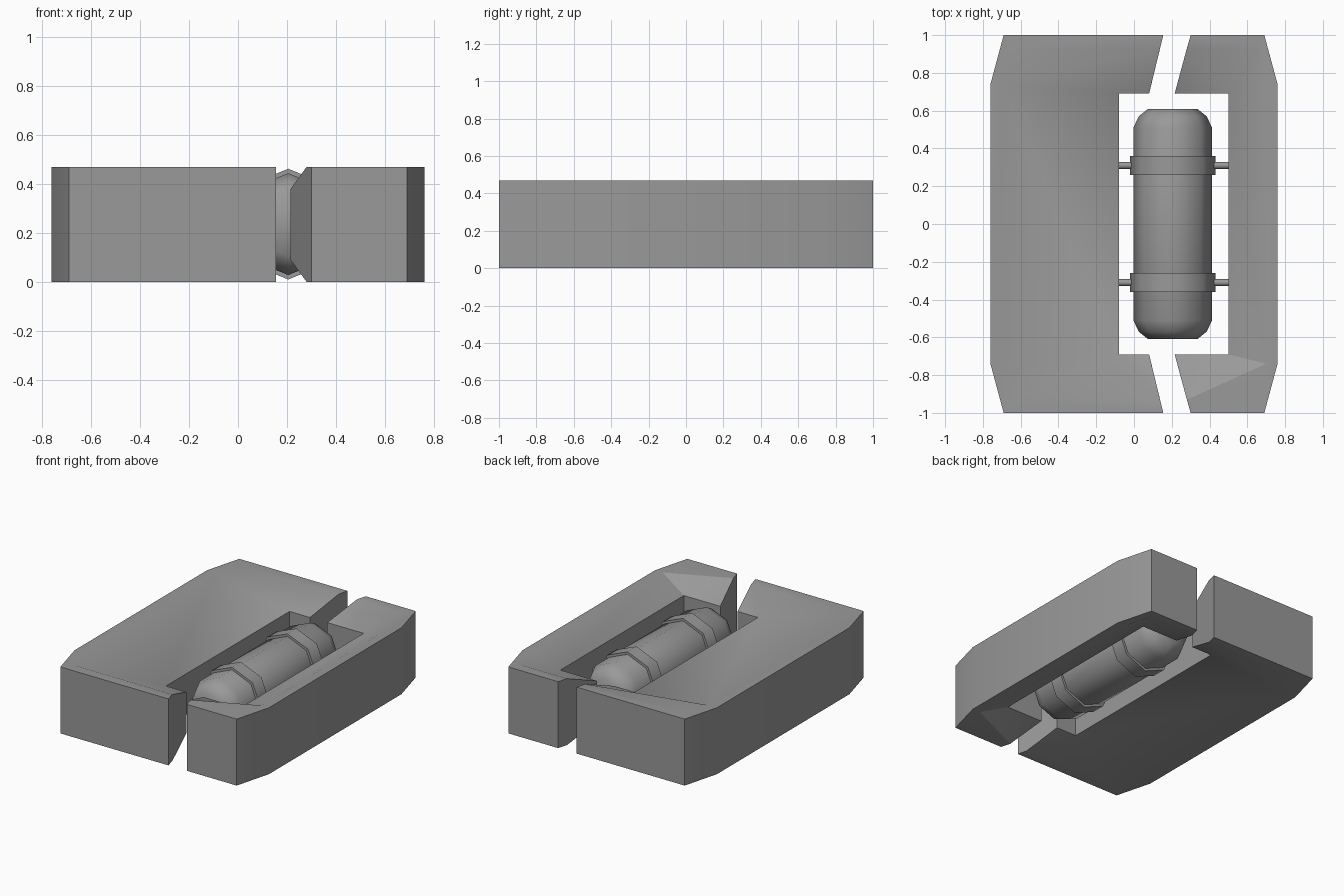
import bpy, bmesh, math

cube = bpy.data.objects.get("Cube")
if cube:
    bpy.data.objects.remove(cube)

HIGH, MID, DIP = 0.47, 0.236, 0.09
AXIS = 0.205

grey = bpy.data.materials.new("mid_grey")
grey.use_nodes = True
grey.diffuse_color = (0.32, 0.32, 0.32, 1)
grey.node_tree.nodes["Principled BSDF"].inputs["Base Color"].default_value = grey.diffuse_color


def finish(bm, name, angle):
    bmesh.ops.recalc_face_normals(bm, faces=bm.faces)
    mesh = bpy.data.meshes.new(name)
    bm.to_mesh(mesh)
    bm.free()
    mesh.materials.append(grey)
    obj = bpy.data.objects.new(name, mesh)
    bpy.context.collection.objects.link(obj)
    bpy.ops.object.select_all(action='DESELECT')
    obj.select_set(True)
    bpy.context.view_layer.objects.active = obj
    bpy.ops.object.shade_smooth_by_angle(angle=math.radians(angle))
    return obj


def block(name, side, corner_x, side_x, gap_x, lip_x, gap_in, pocket_x):
    """Half housing: flat outer rim, faces dished towards the pocket, above and below."""
    bm = bmesh.new()
    rim = 0.06 * side

    def ring(sign, bottom):
        top, low = (0, DIP) if bottom else (HIGH, HIGH - DIP)
        pts = dict(gap=(gap_x, 1, top), corner=(corner_x, 1, top), side=(side_x, 0.74, top),
                   lip=(lip_x, 0.93, top), in_corner=(corner_x - rim * 0.7, 0.93, top),
                   in_side=(side_x - rim, 0.74, top),
                   mouth=(gap_in, 0.69, low), pocket=(pocket_x, 0.69, low))
        return {k: bm.verts.new((x, y * sign, z)) for k, (x, y, z) in pts.items()}

    # "a" is the end with the flat corner facet
    layers = [(ring(-side, b), ring(side, b)) for b in (False, True)]

    def face(*verts):
        bm.faces.new(verts)

    for a, b in layers:
        for e in (a, b):
            face(e["gap"], e["corner"], e["in_corner"], e["lip"])
            face(e["corner"], e["side"], e["in_side"], e["in_corner"])
        face(a["side"], b["side"], b["in_side"], a["in_side"])
        face(a["in_side"], b["in_side"], b["pocket"], a["pocket"])
        face(a["lip"], a["in_corner"], a["in_side"])
        face(a["lip"], a["in_side"], a["pocket"])
        face(a["lip"], a["pocket"], a["mouth"])
        face(b["lip"], b["in_corner"], b["pocket"], b["mouth"])
        face(b["in_corner"], b["in_side"], b["pocket"])

    # Upright walls between the two dished faces
    (ta, tb), (la, lb) = layers
    for t, l in ((ta, la), (tb, lb)):
        for p, q in (("gap", "corner"), ("corner", "side"), ("mouth", "pocket")):
            face(t[p], t[q], l[q], l[p])
        face(t["gap"], t["lip"], t["mouth"], l["mouth"], l["lip"], l["gap"])
    for p in ("side", "pocket"):
        face(ta[p], tb[p], lb[p], la[p])
    return finish(bm, name, 30)


def turned(name, profile, centre, axis, sides, angle):
    """Closed lathe of (distance, radius) pairs along the x or y axis."""
    bm = bmesh.new()
    rings = []
    for d, r in profile:
        loop = []
        for i in range(sides):
            t = 2 * math.pi * i / sides
            u, v = r * math.cos(t), r * math.sin(t)
            co = (d, u, v) if axis == "x" else (u, d, v)
            loop.append(bm.verts.new([c + o for c, o in zip(centre, co)]))
        rings.append(loop)
    for r0, r1 in zip(rings, rings[1:]):
        for i in range(sides):
            j = (i + 1) % sides
            bm.faces.new((r0[i], r0[j], r1[j], r1[i]))
    bm.faces.new(rings[0])
    bm.faces.new(rings[-1])
    return finish(bm, name, angle)


# Two housing halves
block("wide_housing", -1, -0.69, -0.76, 0.155, 0.138, 0.08, -0.08)
block("narrow_housing", 1, 0.69, 0.76, 0.30, 0.28, 0.215, 0.50)

# Eight-sided capsule with rounded ends
end = [(0.61, 0.13), (0.57, 0.18), (0.51, 0.208)]
profile = [(-d, r) for d, r in end] + [(d, r) for d, r in reversed(end)]
turned("capsule", profile, (AXIS, 0, MID), "y", 8, 60)

# Clamp bands and the pins that hold them in the pocket
for label, y in (("front", -0.31), ("back", 0.31)):
    turned(label + "_band", [(-0.05, 0.226), (0.05, 0.226)], (AXIS, y, MID), "y", 8, 50)
    turned(label + "_pin", [(-0.287, 0.019), (0.297, 0.019)], (AXIS, y, MID), "x", 8, 50)
